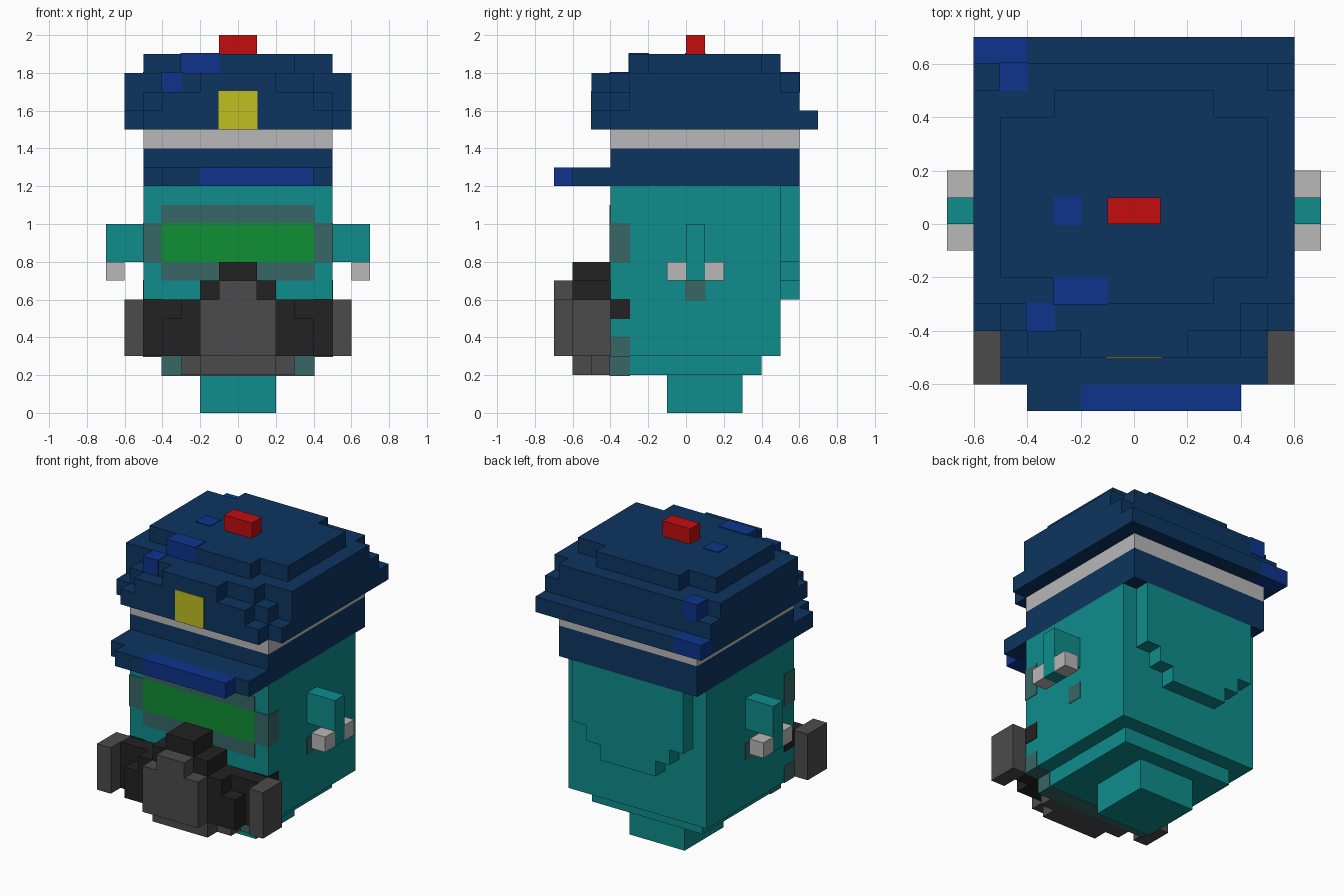
import bpy
import bmesh
from mathutils import Vector

UNIT = 0.1     # edge of one building block
PAINT = 0.04   # paint thickness, in blocks

default_cube = bpy.data.objects.get("Cube")
if default_cube:
    bpy.data.objects.remove(default_cube, do_unlink=True)


def make_material(name, hex_code):
    """Flat material from an sRGB hex code, stored as linear values."""
    channels = bytes.fromhex(hex_code)
    color = [((c / 255 + 0.055) / 1.055) ** 2.4 for c in channels] + [1.0]
    mat = bpy.data.materials.new(name)
    mat.use_nodes = True
    mat.diffuse_color = color
    shader = mat.node_tree.nodes["Principled BSDF"]
    shader.inputs["Base Color"].default_value = color
    shader.inputs["Roughness"].default_value = 0.9
    return mat


teal = make_material("teal", "0E8C8C")
slate = make_material("slate teal", "386666")
green = make_material("visor green", "108E36")
white = make_material("pale grey", "B8B8B8")
grey = make_material("dark grey", "4B4B4B")
black = make_material("near black", "222222")
navy = make_material("navy", "0D3560")
blue = make_material("bright blue", "0D348C")
red = make_material("red", "C40D0D")
yellow = make_material("yellow", "C2BE20")


def add_box(bm, xs, ys, zs, grow):
    low = Vector((xs[0], ys[0], zs[0])) - Vector((grow, grow, grow))
    high = Vector((xs[1], ys[1], zs[1])) + Vector((grow, grow, grow))
    center, size = (low + high) / 2, high - low
    for vert in bmesh.ops.create_cube(bm, size=1)["verts"]:
        vert.co = Vector(c + v * s for c, v, s in zip(center, vert.co, size)) * UNIT


def part(name, mat, *boxes, mirror=False, grow=0):
    """One object made of boxes given as x, y and z ranges in blocks."""
    bm = bmesh.new()
    for xs, ys, zs in boxes:
        add_box(bm, xs, ys, zs, grow)
        if mirror:
            add_box(bm, (-xs[1], -xs[0]), ys, zs, grow)
    mesh = bpy.data.meshes.new(name)
    bm.to_mesh(mesh)
    bm.free()
    mesh.materials.append(mat)
    obj = bpy.data.objects.new(name, mesh)
    bpy.context.collection.objects.link(obj)
    return obj


def wide(half):
    """Range centred on zero."""
    return (-half, half)


def paint(name, mat, *boxes, mirror=False):
    """Thin coat over existing blocks."""
    return part(name, mat, *boxes, mirror=mirror, grow=PAINT)


# Head, stepping in towards the neck
part("neck", teal, (wide(2), (-1, 3), (0, 2)))
part("jaw", teal, (wide(4), (-4, 4), (2, 3)))
part("head", teal, (wide(5), (-4, 5), (3, 12)))
part("back_of_head", teal, *[(wide(w), (5, 6), (z, z + 1 if z < 8 else 12))
                             for w, z in ((2, 6), (3, 7), (4, 8))])

# Visor and its frame
paint("visor", green, (wide(4), (-4, -3.5), (8, 10)))
for name, z in (("visor_frame_top", 10), ("visor_frame_bottom", 7)):
    paint(name, slate, (wide(4), (-4, -3.5), (z + PAINT, z + 1 - PAINT)))
paint("visor_frame_side", slate, ((4 + 2 * PAINT, 5), (-4, -3), (8, 10)), mirror=True)

# Painted lower face
paint("chin_paint", slate, (wide(4), (-4, -3), (2, 3)))
paint("cheek_paint", slate, ((4, 5), (-4, -3), (3, 4)), mirror=True)
paint("mask_strap", black, ((4, 5), (-4, -3), (5, 6)), mirror=True)

# Ears with pale studs
part("ear", teal, ((5, 7), (0, 1), (8, 10)), ((6, 7), (0, 1), (7, 8)), mirror=True)
part("ear_stud", white, ((6, 7), (-1, 0), (7, 8)), ((6, 7), (1, 2), (7, 8)), mirror=True)
paint("ear_mark", slate, ((4.5, 5), (0, 1), (6, 7)), mirror=True)

# Breathing mask
part("mask_body", black,
     (wide(2), (-6, -4), (3, 7)), (wide(1), (-6, -4), (7, 8)))
part("mask_arm", black,
     ((2, 3), (-6, -4), (3, 6)), ((3, 4), (-6, -5), (3, 5)),
     ((3, 5), (-5, -4), (3, 6)), mirror=True)
part("mask_snout", grey,
     (wide(2), (-7, -6), (3, 6)), (wide(1), (-7, -6), (6, 7)))
part("mask_chin", grey,
     (wide(2), (-6, -5), (2, 3)), (wide(3), (-5, -4), (2, 3)))
part("mask_filter", grey, ((5, 6), (-6, -4), (3, 6)), mirror=True)

# Cap: base, peak and pale band
part("cap_base", navy, (wide(5), (-4, 6), (12, 14)))
part("cap_peak", navy, (wide(5), (-6, -4), (12, 13)), ((-4, -2), (-7, -6), (12, 13)))
part("cap_peak_edge", blue, ((-2, 4), (-7, -6), (12, 13)))
part("cap_band", white, (wide(5), (-4, 6), (14, 15)))

# Cap crown, layer by layer
part("crown_lower", navy, (wide(6), (-4, 6), (15, 16)), (wide(5), (-5, -4), (15, 16)),
     ((-4, 6), (6, 7), (15, 16)))
part("crown_middle", navy, (wide(6), (-3, 6), (16, 17)), (wide(5), (-4, -3), (16, 17)),
     (wide(4), (-5, -4), (16, 17)))
part("crown_upper", navy, (wide(6), (-3, 5), (17, 18)), (wide(5), (5, 6), (17, 18)),
     (wide(4), (-4, -3), (17, 18)), (wide(2), (-5, -4), (17, 18)))
part("crown_top", navy, (wide(5), (-2, 4), (18, 19)), (wide(3), (-3, -2), (18, 19)),
     (wide(3), (4, 5), (18, 19)))

# Bright blue patches on the crown
part("crown_back_corner", blue, ((-6, -4), (6, 7), (15, 16)))
paint("crown_patches", blue,
      ((-5, -4), (5, 6), (17, 18)), ((-4, -3), (-4, -3), (17, 18)),
      ((-3, -1), (-3, -2), (18, 19)), ((-3, -2), (0, 1), (18.5, 19)))

# Badge and top light
paint("badge", yellow, (wide(1), (-5, -4.5), (15 + PAINT, 17)))
part("top_light", red, (wide(1), (0, 1), (19, 20)))
